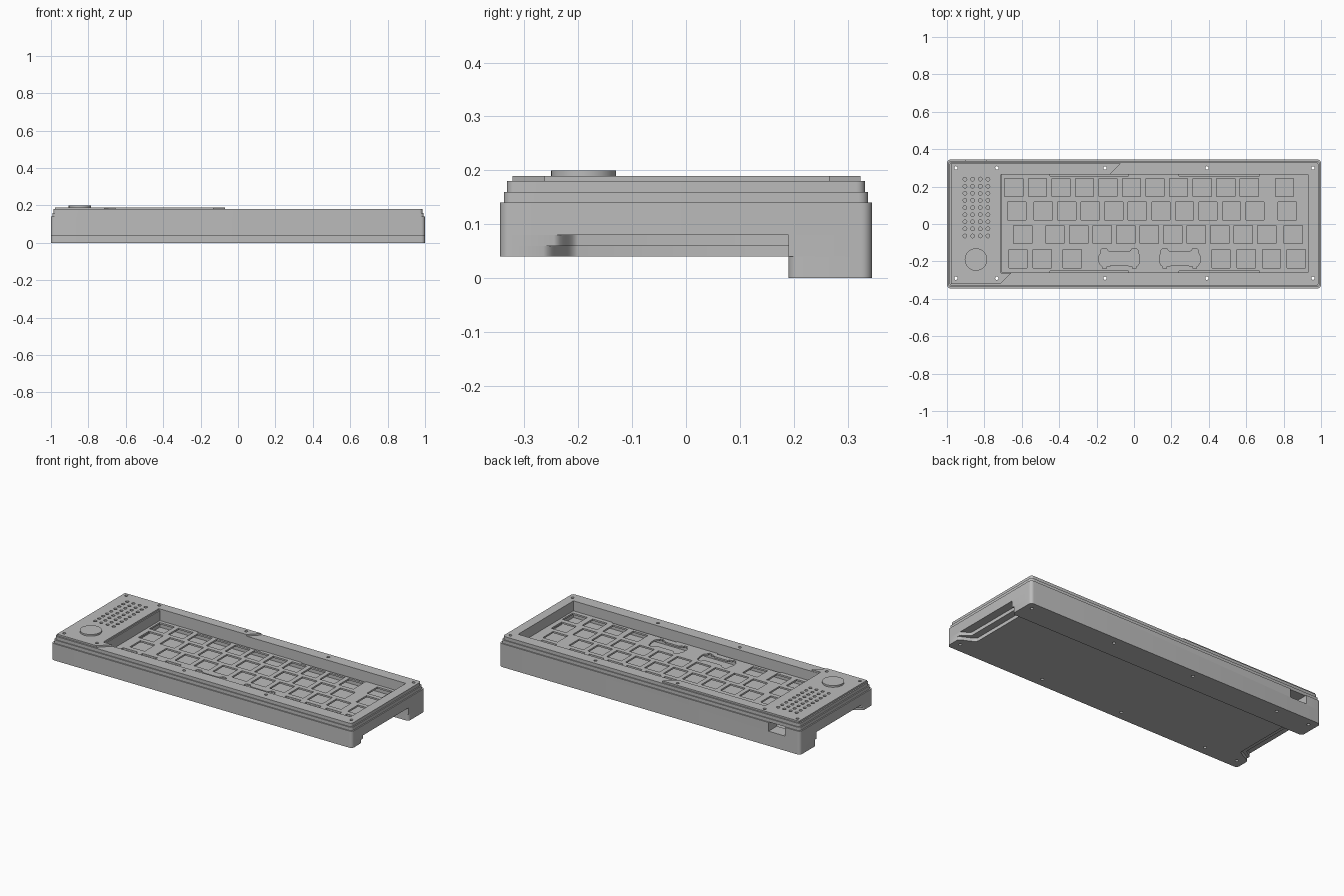
import bpy, bmesh, math

cube = bpy.data.objects.get("Cube")
if cube:
    bpy.data.objects.remove(cube)

grey = bpy.data.materials.new("plain grey")
grey.use_nodes = True
COLOUR = (0.5, 0.5, 0.5, 1)
grey.diffuse_color = COLOUR
grey.node_tree.nodes["Principled BSDF"].inputs["Base Color"].default_value = COLOUR


def rect(x0, x1, y0, y1):
    return [(x0, y0), (x1, y0), (x1, y1), (x0, y1)]


def square(x, y, h):
    return rect(x - h, x + h, y - h, y + h)


def circle(x, y, r, n=16):
    return [(x + r * math.cos(2 * math.pi * i / n), y + r * math.sin(2 * math.pi * i / n))
            for i in range(n)]


def corner(x, y, r, start):
    """Quarter arc around (x, y), starting at an angle in degrees."""
    return [(x + r * math.cos(math.radians(start + a)), y + r * math.sin(math.radians(start + a)))
            for a in range(0, 91, 15)]


def rounded(x0, x1, y0, y1, r):
    return (corner(x0 + r, y0 + r, r, 180) + corner(x1 - r, y0 + r, r, 270)
            + corner(x1 - r, y1 - r, r, 0) + corner(x0 + r, y1 - r, r, 90))


def prisms(name, outlines, z0, z1):
    """Extrude closed outlines into one object."""
    bm = bmesh.new()
    for outline in outlines:
        face = bm.faces.new([bm.verts.new((x, y, z0)) for x, y in outline])
        new = bmesh.ops.extrude_face_region(bm, geom=[face])["geom"]
        bmesh.ops.translate(bm, vec=(0, 0, z1 - z0),
                            verts=[g for g in new if isinstance(g, bmesh.types.BMVert)])
    bmesh.ops.recalc_face_normals(bm, faces=bm.faces)
    mesh = bpy.data.meshes.new(name)
    bm.to_mesh(mesh)
    bm.free()
    mesh.materials.append(grey)
    obj = bpy.data.objects.new(name, mesh)
    bpy.context.collection.objects.link(obj)
    return obj


def cut(obj, outlines, z0=-0.1, z1=0.3):
    """Subtract extruded outlines from an object."""
    cutter = prisms("cutter", outlines, z0, z1)
    cutter.hide_render = True
    mod = obj.modifiers.new("cut", "BOOLEAN")
    mod.operation, mod.solver, mod.object = "DIFFERENCE", "EXACT", cutter
    bpy.context.view_layer.update()
    result = bpy.data.meshes.new_from_object(
        obj.evaluated_get(bpy.context.evaluated_depsgraph_get()))
    obj.modifiers.clear()
    obj.data = result
    bpy.data.objects.remove(cutter)


def finish(obj):
    bpy.ops.object.select_all(action="DESELECT")
    obj.select_set(True)
    bpy.context.view_layer.objects.active = obj
    bpy.ops.object.shade_smooth_by_angle(angle=math.radians(32))


# Shared layout
DEPTH, HEEL = 0.345, 0.19
OPENING = rect(-0.705, 0.93, -0.26, 0.265)
CHAMBER = rect(-0.93, -0.75, -0.1, 0.265)
SCREWS = [circle(x, y, 0.009) for x in (-0.952, -0.733, -0.155, 0.39, 0.957)
          for y in (-0.29, 0.3)]


def waisted(depth, start):
    """Outline with a swept hand recess on both short sides."""
    sweep = []
    for i in range(9):
        t = i / 8
        sweep.append((1 - depth * (1 - math.cos(math.pi * t)) / 2, start + (-0.2 - start) * t))
    right = (corner(0.98, 0.02 - DEPTH, 0.02, 270) + sweep
             + [(1 - depth, HEEL), (1, HEEL)] + corner(0.98, DEPTH - 0.02, 0.02, 0))
    return right + [(-x, y) for x, y in reversed(right)]


# Rear foot and stacked lower layers
foot = prisms("rear_foot", [rounded(-1, 1, HEEL, DEPTH, 0.02)], 0, 0.04)
bottom = prisms("bottom_layer", [waisted(0.09, -0.265)], 0.04, 0.06)
lower = prisms("recessed_layer", [waisted(0.05, -0.245)], 0.06, 0.08)

# Main body and stepped upper frame
body = prisms("main_body", [rounded(-1, 1, -DEPTH, DEPTH, 0.02)], 0.08, 0.14)
step = prisms("frame_step", [rounded(-0.993, 0.993, -0.338, 0.338, 0.018)], 0.14, 0.16)
frame = prisms("top_frame", [rounded(-0.986, 0.986, -0.332, 0.332, 0.016)], 0.16, 0.18)
for part in (body, step, frame):
    cut(part, [OPENING, CHAMBER] + SCREWS)
for part in (foot, bottom, lower):
    cut(part, SCREWS)

# Rear port
cut(body, [rect(-0.9, -0.79, 0.2, 0.4)], 0.088, 0.2)

# Control panel with speaker holes
panel = prisms("control_panel", [[
    (-0.978, -0.322), (-0.715, -0.322), (-0.655, -0.262), (-0.712, -0.262),
    (-0.712, 0.265), (-0.13, 0.265), (-0.07, 0.324), (-0.978, 0.324)]], 0.18, 0.19)
speaker = [circle(-0.904 + 0.041 * i, 0.24 - 0.038 * j, 0.01, 12)
           for i in range(4) for j in range(9)]
cut(panel, speaker + [s for s in SCREWS if s[0][0] < -0.1])

# Round dial
dial = prisms("dial", [circle(-0.845, -0.19, 0.06, 48)], 0.19, 0.2)

# Switch plate: key holes from key widths in each row
UNIT = 1.635 / 13
rows = [[1] * 11 + [2], [1.25] + [1] * 10 + [1.75], [1.75] + [1] * 10 + [1.25]]
holes = []
for r, widths in enumerate(rows):
    edge = -0.705
    for w in widths:
        holes.append(square(edge + w * UNIT / 2, 0.195 - r * UNIT, 0.049))
        edge += w * UNIT
for x in (-0.62, -0.49, -0.33, 0.465, 0.6, 0.735, 0.868):
    holes.append(square(x, -0.185, 0.049))

# Wide key holes with stabiliser slots
half = [(0.045, -0.033), (0.053, -0.043), (0.07, -0.043), (0.07, -0.052), (0.09, -0.052),
        (0.09, -0.043), (0.1, -0.035), (0.108, -0.02), (0.108, 0.015), (0.1, 0.03),
        (0.1, 0.045), (0.09, 0.055), (0.07, 0.055), (0.06, 0.04), (0.045, 0.036)]
bone = half + [(-x, y) for x, y in reversed(half)]
for cx in (-0.078, 0.245):
    holes.append([(cx + x, -0.185 + y) for x, y in bone])

# Thin relief slots along the long edges
for x0, x1 in ((-0.45, -0.03), (0.24, 0.67)):
    holes.append(rect(x0, x1, 0.257, 0.3))
    holes.append(rect(x0, x1, -0.3, -0.252))

plate = prisms("switch_plate", [OPENING], 0.11, 0.12)
cut(plate, holes)

for part in (foot, bottom, lower, body, step, frame, panel, dial, plate):
    finish(part)
